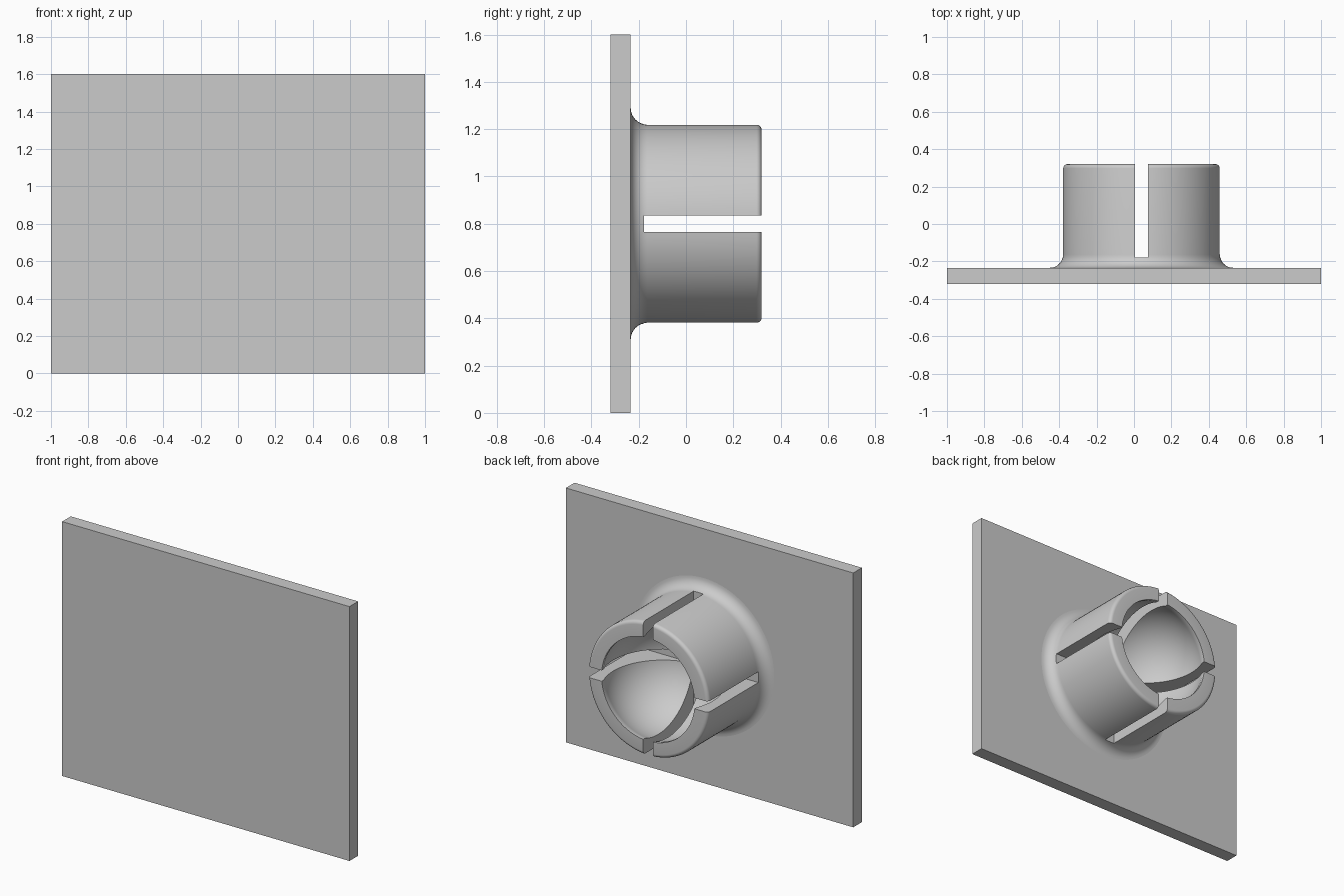
import bpy, bmesh, math
from mathutils import Matrix, Vector

if "Cube" in bpy.data.objects:
    bpy.data.objects.remove(bpy.data.objects["Cube"])

AXIS = Vector((0.04, 0, 0.8))      # socket axis runs along y through this point
PLATE_FRONT, PLATE_BACK, RIM = -0.32, -0.234, 0.32
OUTER, FILLET, ROUND = 0.42, 0.07, 0.022
BALL_R, BALL_Y, NECK = 0.35, 0.17, 0.324
SLOT, SLOT_FLOOR = 0.068, -0.178

grey = bpy.data.materials.new("plain grey")
grey.use_nodes = True
color = (0.6, 0.6, 0.6, 1)
grey.diffuse_color = color
grey.node_tree.nodes["Principled BSDF"].inputs["Base Color"].default_value = color


def add_object(name, bm):
    bmesh.ops.recalc_face_normals(bm, faces=bm.faces)
    mesh = bpy.data.meshes.new(name)
    bm.to_mesh(mesh)
    bm.free()
    mesh.materials.append(grey)
    obj = bpy.data.objects.new(name, mesh)
    bpy.context.collection.objects.link(obj)
    return obj


def box(name, low, high):
    low, high = Vector(low), Vector(high)
    bm = bmesh.new()
    bmesh.ops.create_cube(bm, size=1, matrix=Matrix.Translation((low + high) / 2)
                          @ Matrix.Diagonal((*(high - low), 1)))
    return add_object(name, bm)


def arc(r, y, radius, start, end, steps):
    """Points (radius from axis, y) on an arc, angles in degrees."""
    angles = [math.radians(start + (end - start) * i / steps) for i in range(steps + 1)]
    return [(r + radius * math.cos(a), y + radius * math.sin(a)) for a in angles]


def lathe(name, profile, steps=96):
    bm = bmesh.new()
    verts = [bm.verts.new(AXIS + Vector((max(r, 0), y, 0))) for r, y in profile]
    edges = [bm.edges.new(pair) for pair in zip(verts, verts[1:])]
    bmesh.ops.spin(bm, geom=verts + edges, cent=AXIS, axis=(0, 1, 0),
                   angle=math.tau, steps=steps)
    bmesh.ops.remove_doubles(bm, verts=bm.verts, dist=0.0002)
    return add_object(name, bm)


def combine(target, other, operation):
    mod = target.modifiers.new(operation.lower(), 'BOOLEAN')
    mod.operation, mod.object, mod.solver = operation, other, 'EXACT'
    bpy.context.view_layer.objects.active = target
    bpy.ops.object.modifier_apply(modifier=mod.name)
    bpy.data.objects.remove(other)


# Mounting plate
mount = box("socket_mount", (-1, PLATE_FRONT, 0), (1, PLATE_BACK, 1.6))

# Socket: flared foot, rounded rim, short neck and a ball-shaped hollow
neck_angle = math.degrees(math.acos(NECK / BALL_R))
profile = [(0, PLATE_BACK - 0.04), (OUTER + FILLET, PLATE_BACK - 0.04)]
profile += arc(OUTER + FILLET, PLATE_BACK + FILLET, FILLET, 270, 180, 8)
profile += arc(OUTER - ROUND, RIM - ROUND, ROUND, 0, 90, 5)
profile += [(NECK, RIM)]
profile += arc(0, BALL_Y, BALL_R, neck_angle, -90, 28)
combine(mount, lathe("socket", profile), 'UNION')

# Crossed slots that split the wall into four fingers
for wide, tall in ((SLOT / 2, 0.6), (0.6, SLOT / 2)):
    cutter = box("slot_cutter", AXIS + Vector((-wide, SLOT_FLOOR, -tall)),
                 AXIS + Vector((wide, RIM + 0.2, tall)))
    cutter.hide_render = True
    combine(mount, cutter, 'DIFFERENCE')

bpy.ops.object.select_all(action='DESELECT')
mount.select_set(True)
bpy.context.view_layer.objects.active = mount
bpy.ops.object.shade_smooth_by_angle(angle=math.radians(30))
